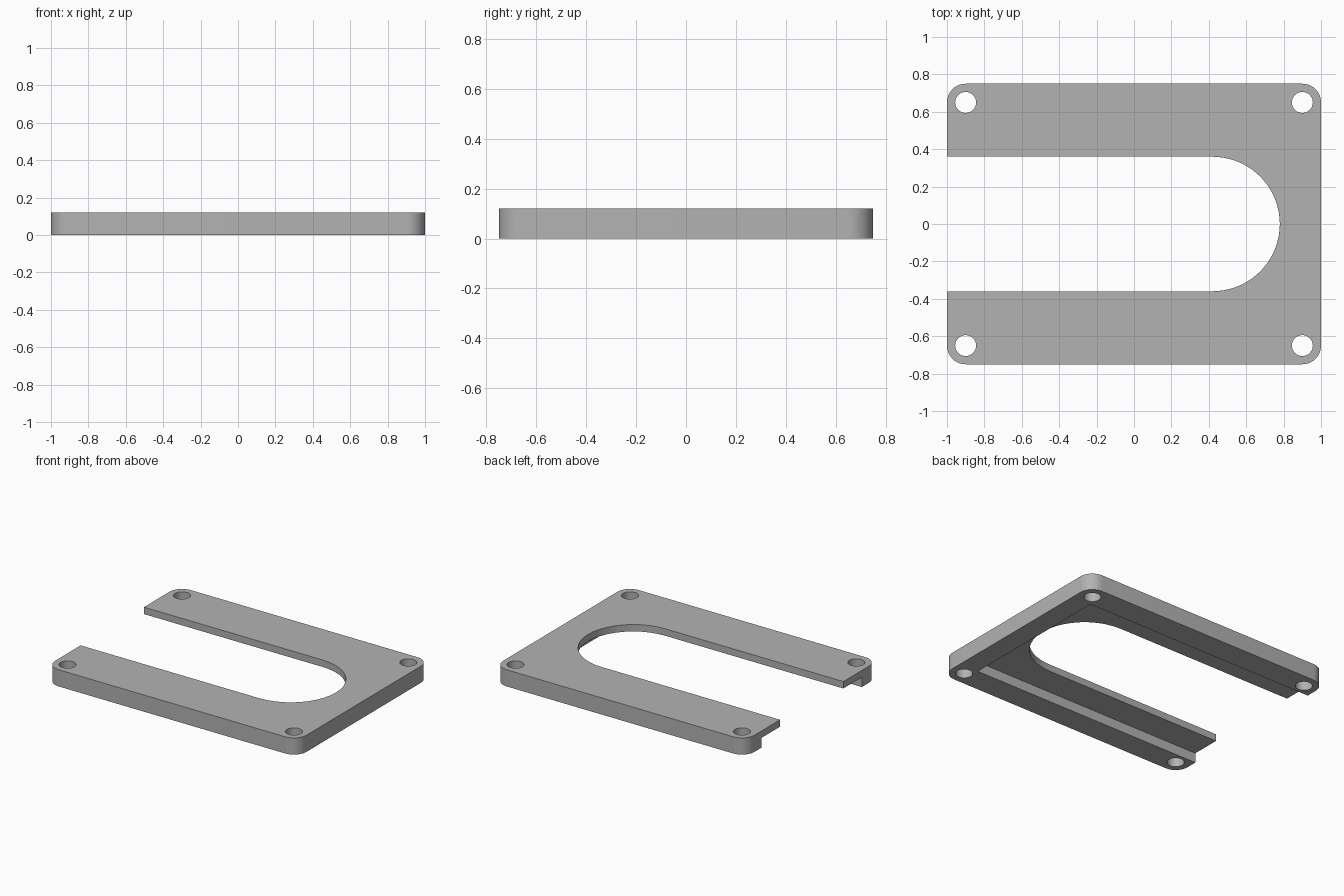
import bpy, bmesh
from math import cos, sin, pi

if "Cube" in bpy.data.objects:
    bpy.data.objects.remove(bpy.data.objects["Cube"], do_unlink=True)

HX, HY, TOP = 1.0, 0.75, 0.12

grey = bpy.data.materials.new("plain grey")
grey.use_nodes = True
colour = (0.45, 0.45, 0.45, 1)
grey.diffuse_color = colour
grey.node_tree.nodes["Principled BSDF"].inputs["Base Color"].default_value = colour


def arc(cx, cy, r, start, sweep, steps):
    """Points along a circular arc."""
    return [(cx + r * cos(start + sweep * i / steps),
             cy + r * sin(start + sweep * i / steps)) for i in range(steps + 1)]


def prism(name, outline, z0, z1):
    """Extrude a counter-clockwise outline from z0 to z1."""
    bm = bmesh.new()
    base = bm.faces.new([bm.verts.new((x, y, z0)) for x, y in outline])
    out = bmesh.ops.extrude_face_region(bm, geom=[base])
    for v in out["geom"]:
        if isinstance(v, bmesh.types.BMVert):
            v.co.z = z1
    bmesh.ops.recalc_face_normals(bm, faces=bm.faces)
    mesh = bpy.data.meshes.new(name)
    bm.to_mesh(mesh)
    bm.free()
    mesh.materials.append(grey)
    obj = bpy.data.objects.new(name, mesh)
    bpy.context.collection.objects.link(obj)
    return obj


# Rounded rectangular body
R = 0.1
corners = [(1, 1), (-1, 1), (-1, -1), (1, -1)]
outline = []
for i, (sx, sy) in enumerate(corners):
    outline += arc(sx * (HX - R), sy * (HY - R), R, i * pi / 2, pi / 2, 10)
plate = prism("slotted_plate", outline, 0, TOP)

# Cutters: round-ended slot, underside pocket open at one end, screw holes
slot = arc(0.42, 0, 0.36, -pi / 2, pi, 20) + [(-1.2, 0.36), (-1.2, -0.36)]
pocket = [(-1.2, -0.57), (0.85, -0.57), (0.85, 0.57), (-1.2, 0.57)]
cutters = [prism("pocket_cutter", pocket, -0.1, 0.07),
           prism("slot_cutter", slot, -0.2, 0.3)]
for sx, sy in corners:
    hole = arc(sx * 0.9, sy * 0.65, 0.056, 0, 2 * pi, 32)[:-1]
    cutters.append(prism("hole_cutter", hole, -0.2, 0.3))

bpy.context.view_layer.objects.active = plate
for cutter in cutters:
    cutter.hide_render = True
    mod = plate.modifiers.new("cut", "BOOLEAN")
    mod.operation = "DIFFERENCE"
    mod.solver = "EXACT"
    mod.object = cutter
    bpy.ops.object.modifier_apply(modifier=mod.name)
    bpy.data.objects.remove(cutter, do_unlink=True)

# Smooth the rounded walls, keep the rims sharp
bpy.ops.object.select_all(action="DESELECT")
plate.select_set(True)
bpy.ops.object.shade_smooth_by_angle(angle=pi / 6)
